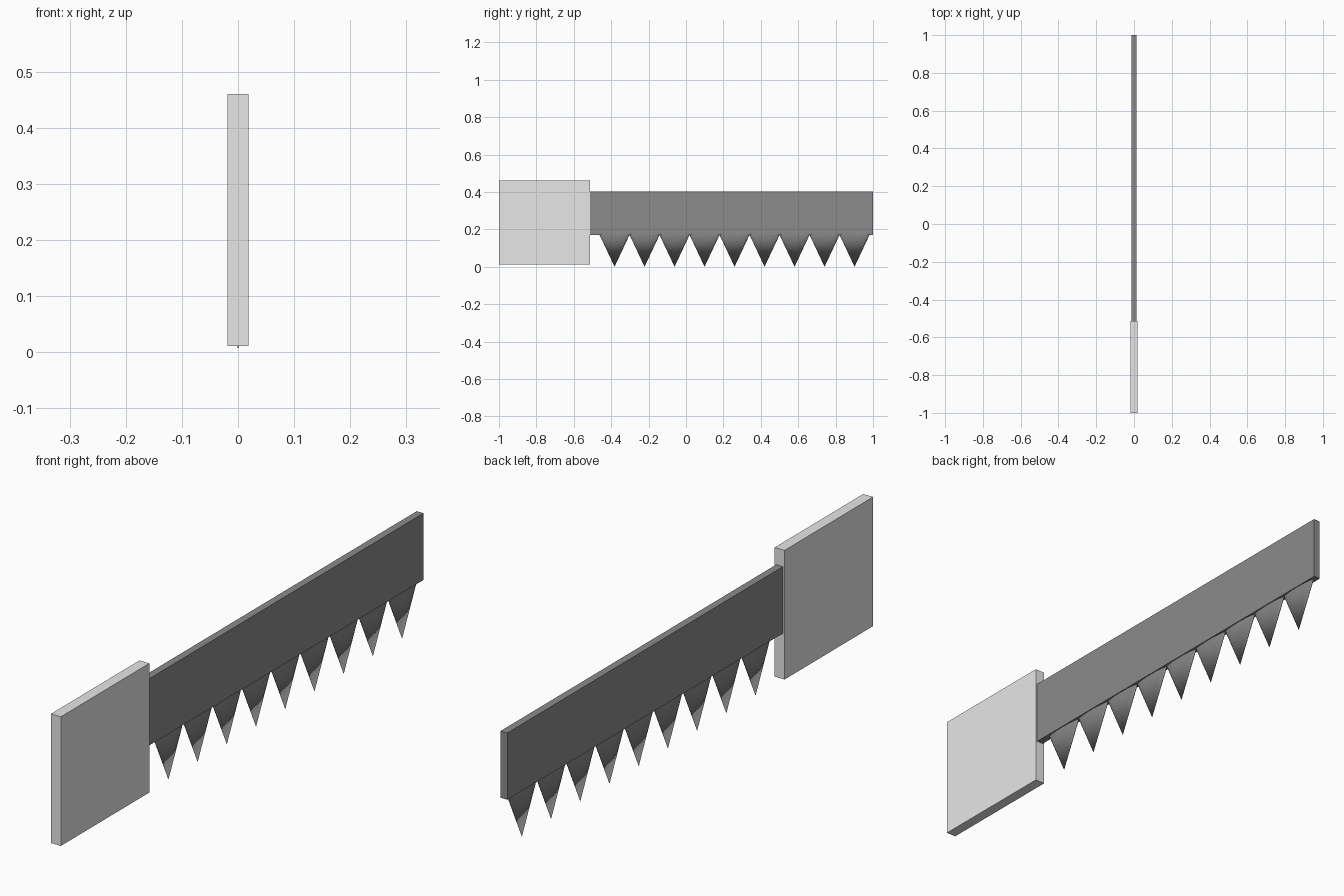
import bpy
import bmesh
from mathutils import Matrix

if "Cube" in bpy.data.objects:
    bpy.data.objects.remove(bpy.data.objects["Cube"])


def material(name, value):
    mat = bpy.data.materials.new(name)
    mat.diffuse_color = (value, value, value, 1)
    mat.use_nodes = True
    mat.node_tree.nodes["Principled BSDF"].inputs["Base Color"].default_value = mat.diffuse_color
    return mat


def finish(bm, name, mat):
    mesh = bpy.data.meshes.new(name)
    bm.to_mesh(mesh)
    bm.free()
    mesh.materials.append(mat)
    obj = bpy.data.objects.new(name, mesh)
    bpy.context.collection.objects.link(obj)
    return obj


def box(name, half_x, y0, y1, z0, z1, mat):
    bm = bmesh.new()
    place = Matrix.Translation((0, (y0 + y1) / 2, (z0 + z1) / 2))
    size = Matrix.Diagonal((half_x * 2, y1 - y0, z1 - z0, 1))
    bmesh.ops.create_cube(bm, size=1, matrix=place @ size)
    return finish(bm, name, mat)


def tooth(name, y, mat):
    # Flattened cone pointing down, base against the blade
    bm = bmesh.new()
    top, tip, half_y, half_x = 0.172, 0.0, 0.081, 0.01
    place = Matrix.Translation((0, y, (top + tip) / 2))
    squash = Matrix.Diagonal((half_x / half_y, 1, 1, 1))
    bmesh.ops.create_cone(bm, cap_ends=True, segments=32, radius1=0,
                          radius2=half_y, depth=top - tip,
                          matrix=place @ squash)
    bmesh.ops.remove_doubles(bm, verts=bm.verts, dist=1e-5)
    bmesh.ops.recalc_face_normals(bm, faces=bm.faces)
    for f in bm.faces:
        f.smooth = len(f.verts) == 3
    for e in bm.edges:
        e.smooth = all(f.smooth for f in e.link_faces)
    return finish(bm, name, mat)


light_grey = material("light grey", 0.8)
steel_grey = material("steel grey", 0.26)

# Handle block and blade
box("handle", 0.019, -1.0, -0.514, 0.011, 0.46, light_grey)
box("blade", 0.013, -0.52, 1.0, 0.17, 0.402, steel_grey)

# Row of saw teeth
for i in range(9):
    tooth(f"tooth_{i + 1}", -0.382 + 0.1604 * i, steel_grey)
